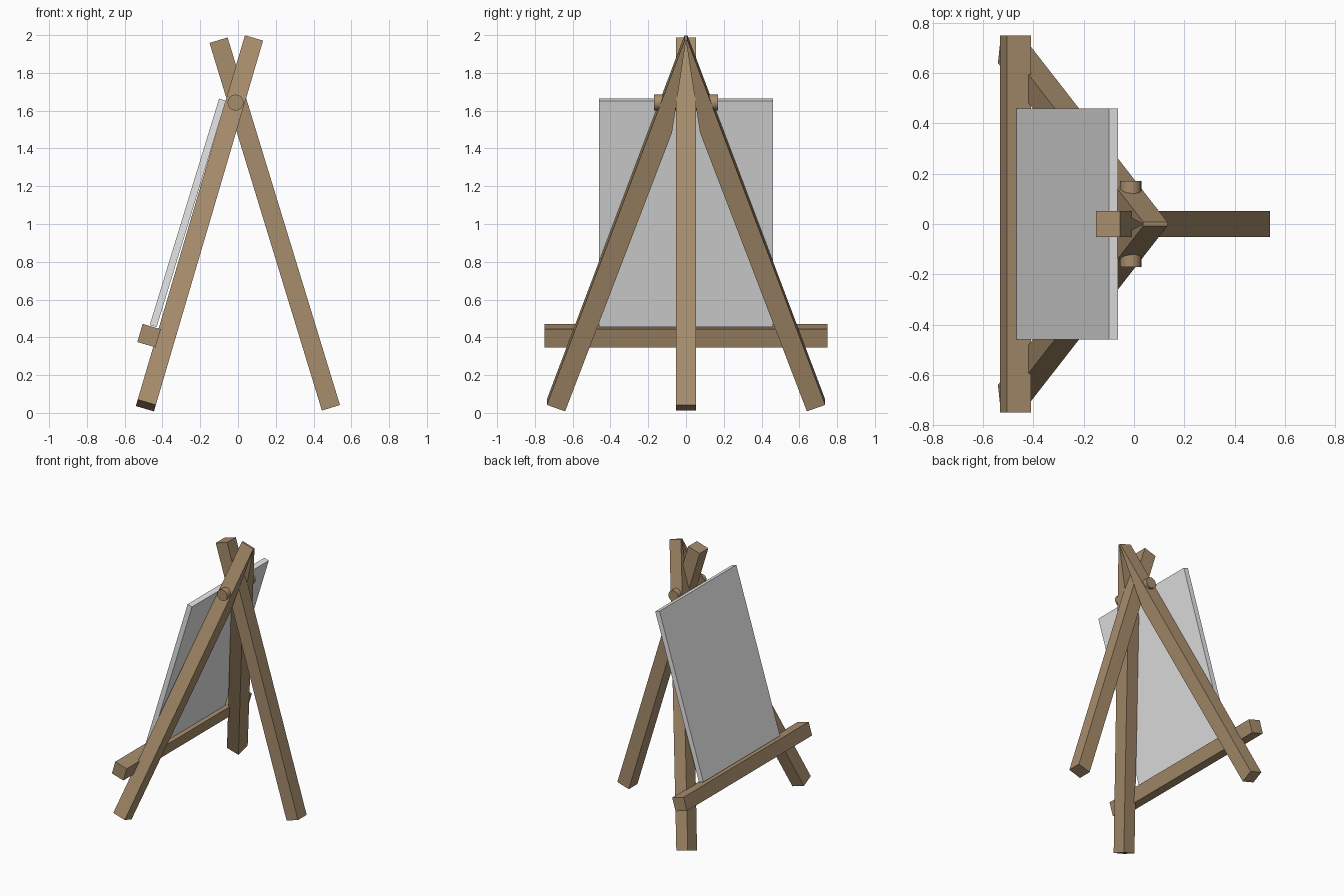
import bpy, bmesh
from math import radians, sin, cos, hypot, atan2
from mathutils import Vector, Matrix

cube = bpy.data.objects.get("Cube")
if cube:
    bpy.data.objects.remove(cube, do_unlink=True)


def material(name, rgb):
    mat = bpy.data.materials.new(name)
    mat.use_nodes = True
    mat.diffuse_color = (*rgb, 1)
    mat.node_tree.nodes["Principled BSDF"].inputs["Base Color"].default_value = (*rgb, 1)
    return mat


WOOD = material("light brown wood", (0.386, 0.266, 0.15))
BOARD = material("pale grey board", (0.8, 0.8, 0.8))


def add_object(name, bm, mat):
    bmesh.ops.recalc_face_normals(bm, faces=bm.faces)
    mesh = bpy.data.meshes.new(name)
    bm.to_mesh(mesh)
    bm.free()
    mesh.materials.append(mat)
    obj = bpy.data.objects.new(name, mesh)
    bpy.context.collection.objects.link(obj)
    return obj


def beam(name, size, centre, lean, mat):
    """Box leaning in the xz plane; positive lean tips its top toward +x."""
    bm = bmesh.new()
    bmesh.ops.create_cube(bm, size=1)
    bm.transform(Matrix.Translation(centre) @ Matrix.Rotation(lean, 4, "Y")
                 @ Matrix.Diagonal((*size, 1)))
    return add_object(name, bm, mat)


# Splayed legs: profile in the leaning plane, mitred where the pair meets
LEAN = radians(16.4)
up = Vector((sin(LEAN), 0, cos(LEAN)))
outward = Vector((-cos(LEAN), 0, sin(LEAN)))
foot = Vector((-0.445, 0, 0.008))
leg_profile = [(0.737, 0.036), (0.64, 0), (0.074, 1.539), (0, 2.046), (0.008, 2.046)]

for name, side in (("left_splayed_leg", 1), ("right_splayed_leg", -1)):
    bm = bmesh.new()
    face = bm.faces.new([bm.verts.new(foot + Vector((0, side * a, 0)) + up * b)
                         for a, b in leg_profile])
    grown = bmesh.ops.extrude_face_region(bm, geom=[face])["geom"]
    bmesh.ops.translate(bm, vec=outward * 0.1,
                        verts=[v for v in grown if isinstance(v, bmesh.types.BMVert)])
    # the starting face stays as the back of the leg
    if not face.is_valid or len(bm.faces) < len(leg_profile) + 2:
        bm.faces.new([v for v in bm.verts if v not in grown])
    add_object(name, bm, WOOD)

# Single prop leg crossing between the pair
low, high = Vector((0.492, 0, 0.027)), Vector((-0.103, 0, 1.973))
run = high - low
beam("prop_leg", (0.1, 0.104, run.length), (low + high) / 2, atan2(run.x, run.z), WOOD)

# Ledge and the board resting on it
beam("ledge", (0.1, 1.5, 0.1), (-0.471, 0, 0.409), LEAN, WOOD)
low, high = Vector((-0.449, 0, 0.46)), Vector((-0.082, 0, 1.658))
run = high - low
beam("board", (0.038, 0.92, run.length), (low + high) / 2, atan2(run.x, run.z), BOARD)

# Round pin through the crossing
bm = bmesh.new()
bmesh.ops.create_cone(bm, cap_ends=True, segments=24, radius1=0.042, radius2=0.042, depth=0.34)
bm.transform(Matrix.Translation((-0.013, 0, 1.643)) @ Matrix.Rotation(radians(90), 4, "X"))
pin = add_object("pivot_pin", bm, WOOD)
bpy.ops.object.select_all(action="DESELECT")
pin.select_set(True)
bpy.context.view_layer.objects.active = pin
bpy.ops.object.shade_smooth_by_angle(angle=radians(40))
